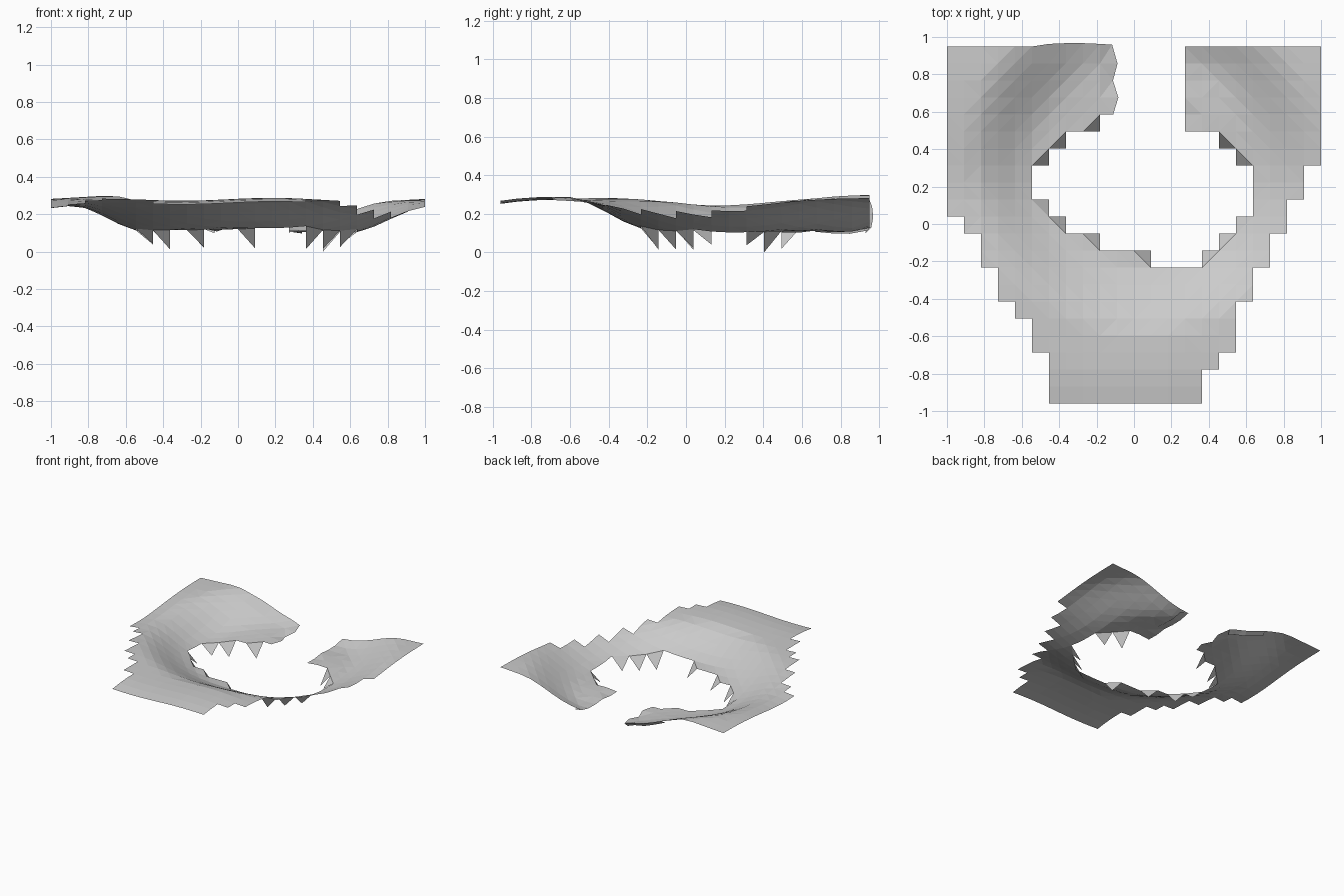
import bpy, bmesh, math, random

if "Cube" in bpy.data.objects:
    bpy.data.objects.remove(bpy.data.objects["Cube"])

random.seed(4)
STEP = 0.0909
Y0 = -0.96

# occupied column ranges for each row of grid cells, front to back
ROWS = [[(6, 15)]] * 2 + [[(6, 16)]] + [[(5, 17)]] * 2 + [[(4, 17)]] + [[(3, 18)]] * 2 + [
    [(2, 12), (15, 19)], [(2, 9), (16, 19)], [(1, 7), (17, 20)], [(0, 6), (18, 20)],
    [(0, 5), (18, 21)], [(0, 5), (18, 21)], [(0, 6), (17, 22)], [(0, 7), (16, 22)],
    [(0, 9), (14, 22)]] + [[(0, 10), (14, 22)]] * 4


def smooth(t):
    t = min(1, max(0, t))
    return t * t * (3 - 2 * t)


# local swells and dips: centre x, centre y, radius, height
SWELLS = [(0.6, -0.27, 0.3, -0.028), (-0.5, 0.85, 0.25, 0.03), (0.42, 0.95, 0.25, -0.025)]


def height(x, y):
    """Shallow bowl sinking toward the hole, with a gently rolling outer rim."""
    r = math.hypot(x - 0.05, y - 0.35)
    t = smooth((r - 0.53) / 0.44)
    z = 0.12 + 0.16 * t
    z += 0.008 * t * math.cos(6.3 * (x - 0.2))
    z -= 0.05 * abs(x) ** 1.5 * math.exp(-((y - 0.15) / 0.4) ** 2)
    z -= 0.02 * max(0, (-0.7 - y) / 0.26) ** 2
    for cx, cy, rad, h in SWELLS:
        z += h * math.exp(-((x - cx) ** 2 + (y - cy) ** 2) / rad ** 2)
    return z


bm = bmesh.new()
grid = {}


def vert(i, j):
    if (i, j) not in grid:
        x, y = -1 + i * STEP, Y0 + j * STEP
        grid[i, j] = bm.verts.new((x, y, height(x, y)))
    return grid[i, j]


# ground sheet
for j, spans in enumerate(ROWS):
    for a, b in spans:
        for i in range(a, b):
            bm.faces.new([vert(i, j), vert(i + 1, j), vert(i + 1, j + 1), vert(i, j + 1)])

# hanging teeth: single-face corners around the hole are split off and dropped
for v in [v for v in bm.verts if len(v.link_faces) == 1]:
    x, y, z = v.co
    inner = math.hypot(x - 0.05, y - 0.2) < 0.58 and y < 0.55
    if not inner or (y > 0.45 and x > 0):
        continue
    a, b = [e.other_vert(v) for e in v.link_edges]
    bmesh.utils.face_split(v.link_faces[0], a, b)
    v.co.z = random.uniform(0.01, 0.045)
grid[16, 15].co.z = 0.0

# ragged lobe ends beside the gap
for (i, j), v in grid.items():
    if i == 10 and j >= 17:
        v.co.x += random.uniform(-0.03, 0.015)
        v.co.z += random.uniform(-0.02, 0.0)
    if j == 21 and 6 <= i <= 10:
        v.co.y += 0.02 - 0.01 * abs(i - 7.5) / 2.5
    if i == 14 and 16 <= j < 21:
        v.co.z += random.uniform(-0.015, 0.005)


# curled flaps folding under the torn lobe edges
def flap(keys, dx, dy, dz):
    top = [grid[k] for k in keys]
    low = [bm.verts.new((v.co.x + dx, v.co.y + dy, v.co.z + dz + random.uniform(-0.006, 0.006)))
           for v in top]
    for n in range(len(top) - 1):
        bm.faces.new([top[n], low[n], low[n + 1], top[n + 1]])


flap([(i, 21) for i in range(6, 11)], -0.01, -0.03, -0.025)
flap([(14, j) for j in range(18, 22)], 0.07, -0.01, -0.012)

bmesh.ops.triangulate(bm, faces=[f for f in bm.faces if len(f.verts) > 3])
mesh = bpy.data.meshes.new("torn_ground_sheet")
bm.to_mesh(mesh)
bm.free()
sheet = bpy.data.objects.new("torn_ground_sheet", mesh)
bpy.context.collection.objects.link(sheet)
